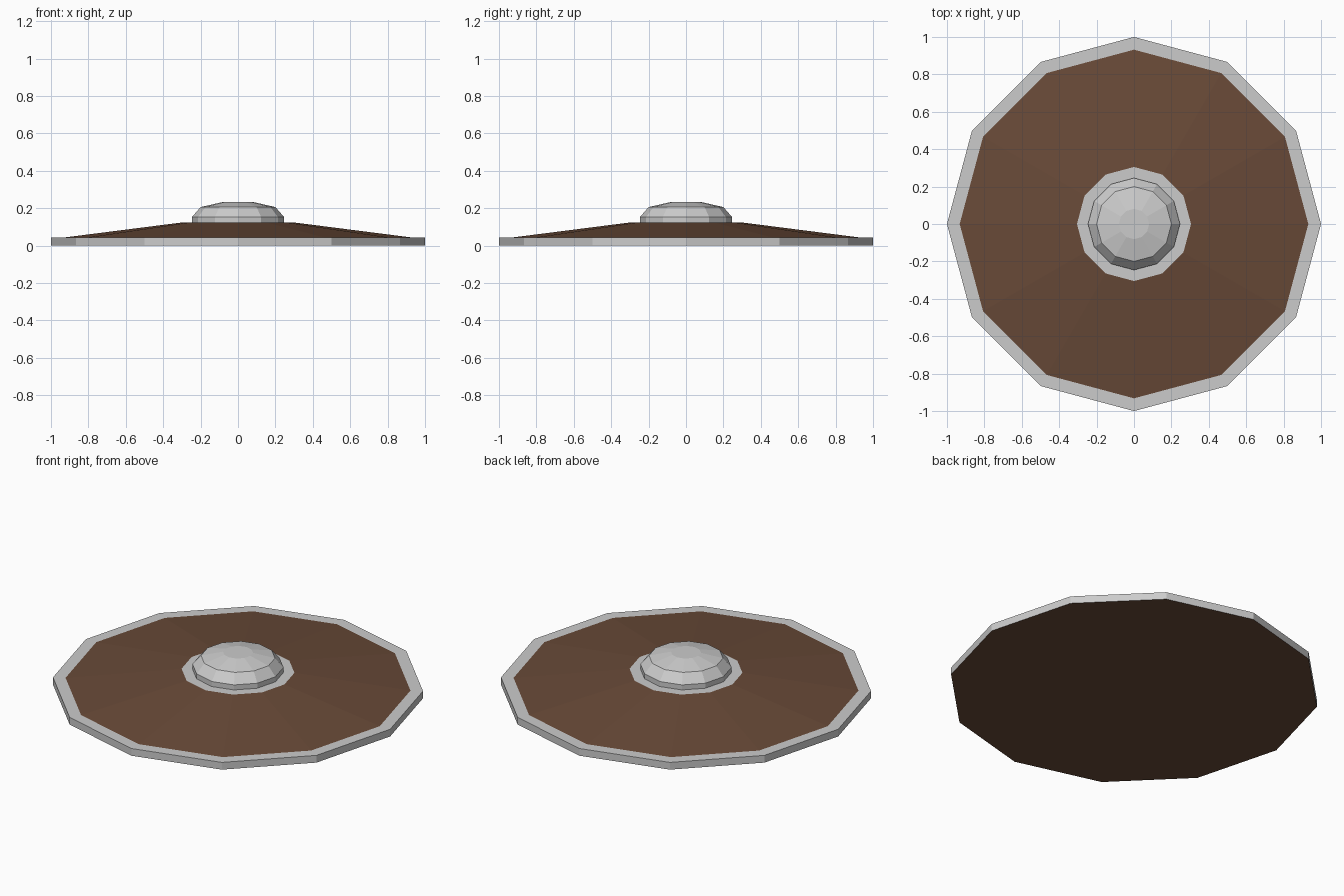
import bpy, bmesh
from math import cos, sin, pi

if "Cube" in bpy.data.objects:
    bpy.data.objects.remove(bpy.data.objects["Cube"])

SIDES = 12

wood = bpy.data.materials.new("brown_wood")
wood.diffuse_color = (0.14, 0.068, 0.039, 1)
wood.use_nodes = True
wood.node_tree.nodes["Principled BSDF"].inputs["Base Color"].default_value = wood.diffuse_color


def lathe(name, profile, mat=None, cap_bottom=False, cap_top=False):
    """Revolve (radius, z) points, listed bottom/outside first, into a 12-sided shell."""
    bm = bmesh.new()
    rings = [[bm.verts.new((r * cos(2 * pi * i / SIDES), r * sin(2 * pi * i / SIDES), z))
              for i in range(SIDES)] for r, z in profile]
    for a, b in zip(rings, rings[1:]):
        for i in range(SIDES):
            j = (i + 1) % SIDES
            bm.faces.new((a[i], a[j], b[j], b[i]))
    if cap_bottom:
        bm.faces.new(rings[0][::-1])
    if cap_top:
        bm.faces.new(rings[-1])
    mesh = bpy.data.meshes.new(name)
    bm.to_mesh(mesh)
    bm.free()
    if mat:
        mesh.materials.append(mat)
    obj = bpy.data.objects.new(name, mesh)
    bpy.context.collection.objects.link(obj)
    return obj


# Metal band around the edge
lathe("metal_rim", [(1.0, 0.0), (1.0, 0.043), (0.932, 0.043)])
# Sloping wooden face and flat wooden back
lathe("wooden_face", [(0.932, 0.043), (0.305, 0.123)], wood)
lathe("wooden_back", [(1.0, 0.0)], wood, cap_bottom=True)
# Central boss with its flat collar
lathe("metal_boss", [(0.305, 0.123), (0.246, 0.123), (0.246, 0.153),
                     (0.2, 0.206), (0.081, 0.233)], cap_top=True)
